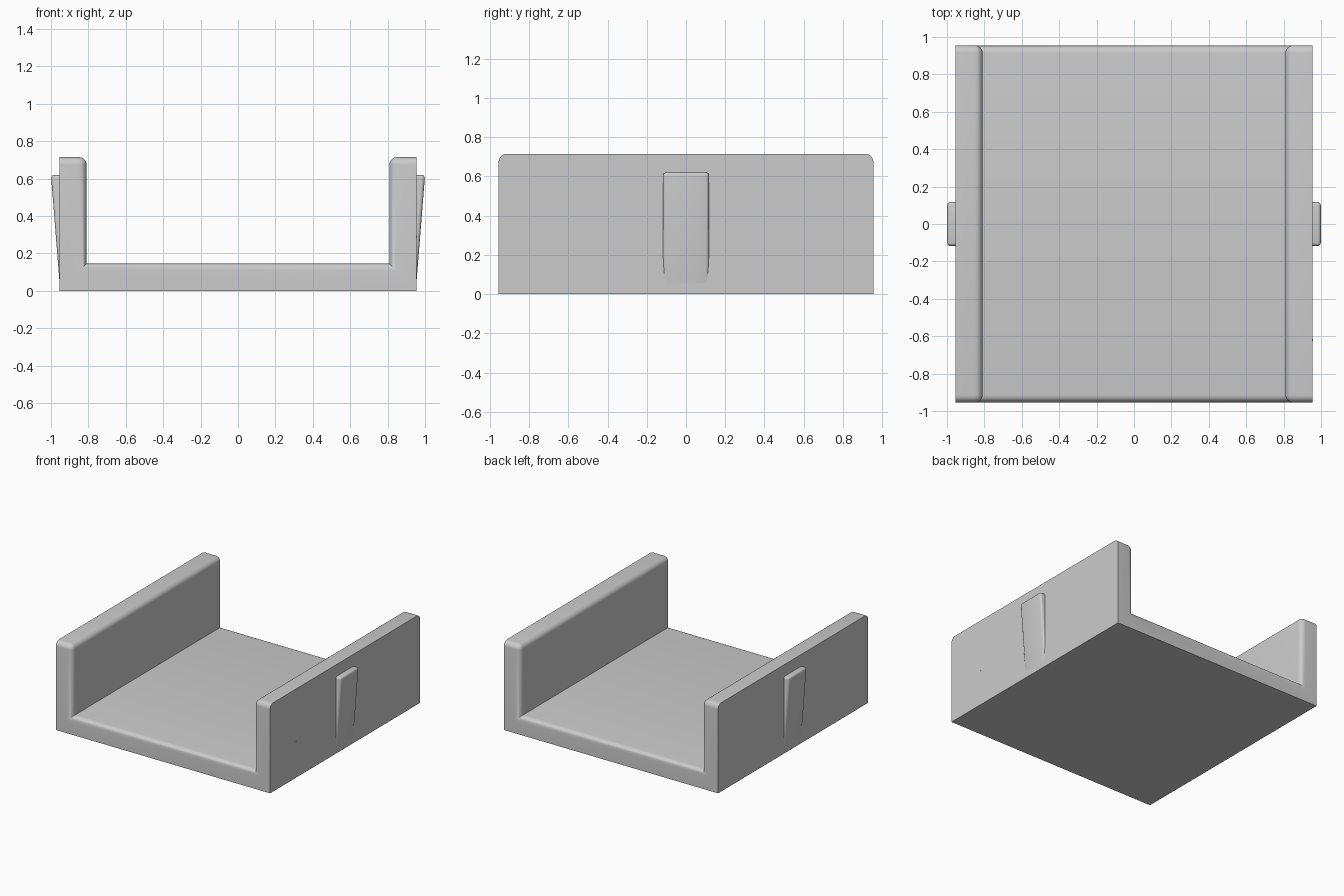
import bpy
import bmesh
from math import radians
from mathutils import Matrix

cube = bpy.data.objects.get("Cube")
if cube:
    bpy.data.objects.remove(cube, do_unlink=True)

HALF, INNER, FLOOR, TOP = 0.955, 0.81, 0.145, 0.715
EPS = 0.001

grey = bpy.data.materials.new("light_grey")
grey.use_nodes = True
GREY = (0.6, 0.6, 0.6, 1)
grey.diffuse_color = GREY
grey.node_tree.nodes["Principled BSDF"].inputs["Base Color"].default_value = GREY


def extrude_profile(profile, half_depth):
    """Solid from an x-z outline, extruded along y."""
    bm = bmesh.new()
    face = bm.faces.new([bm.verts.new((x, -half_depth, z)) for x, z in profile])
    side = bmesh.ops.extrude_face_region(bm, geom=[face])["geom"]
    verts = [v for v in side if isinstance(v, bmesh.types.BMVert)]
    bmesh.ops.translate(bm, verts=verts, vec=(0, 2 * half_depth, 0))
    bmesh.ops.recalc_face_normals(bm, faces=bm.faces[:])
    return bm


def round_edges(bm, test, radius, segments):
    edges = [e for e in bm.edges if test(*(v.co for v in e.verts))]
    bmesh.ops.bevel(bm, geom=edges, offset=radius, offset_type='OFFSET',
                    segments=segments, profile=0.5, affect='EDGES')


def finish(bm, name):
    mesh = bpy.data.meshes.new(name)
    bm.to_mesh(mesh)
    bm.free()
    mesh.materials.append(grey)
    obj = bpy.data.objects.new(name, mesh)
    bpy.context.collection.objects.link(obj)
    bpy.ops.object.select_all(action='DESELECT')
    obj.select_set(True)
    bpy.context.view_layer.objects.active = obj
    bpy.ops.object.shade_smooth_by_angle(angle=radians(35))
    return obj


# U-shaped tray: floor and two side walls in one solid
half_outline = [(HALF, 0), (HALF, TOP), (INNER, TOP), (INNER, FLOOR)]
outline = half_outline + [(-x, z) for x, z in reversed(half_outline)]
tray = extrude_profile(outline, HALF)


def tray_edge(a, b):
    on_end = abs(a.y - b.y) < EPS
    if on_end:  # rims of both open ends, except the base and outer corners
        outer = abs(abs(a.x) - HALF) < EPS and abs(a.x - b.x) < EPS
        return not outer and max(a.z, b.z) > EPS
    return abs(a.z - TOP) < EPS and abs(abs(a.x) - INNER) < EPS


round_edges(tray, tray_edge, 0.04, 6)
finish(tray, "tray")

# Tapered clips on the outside of both walls
for name, side in (("left_clip", 1), ("right_clip", -1)):
    wedge = [(0.92, 0.03), (0.953, 0.03), (1.0, 0.62), (0.92, 0.62)]
    clip = extrude_profile([(side * x, z) for x, z in wedge], 0.118)
    round_edges(clip, lambda a, b: max(a.z, b.z) > 0.6
                and not (abs(a.x) < 0.93 and abs(b.x) < 0.93), 0.018, 4)
    finish(clip, name)

# Tiny marker pip on the left wall
pip = bmesh.new()
bmesh.ops.create_cone(pip, cap_ends=True, segments=10, radius1=0.005,
                      radius2=0.005, depth=0.004,
                      matrix=Matrix.Translation((HALF, -0.62, 0.29))
                      @ Matrix.Rotation(radians(90), 4, 'Y'))
finish(pip, "marker_pip")
